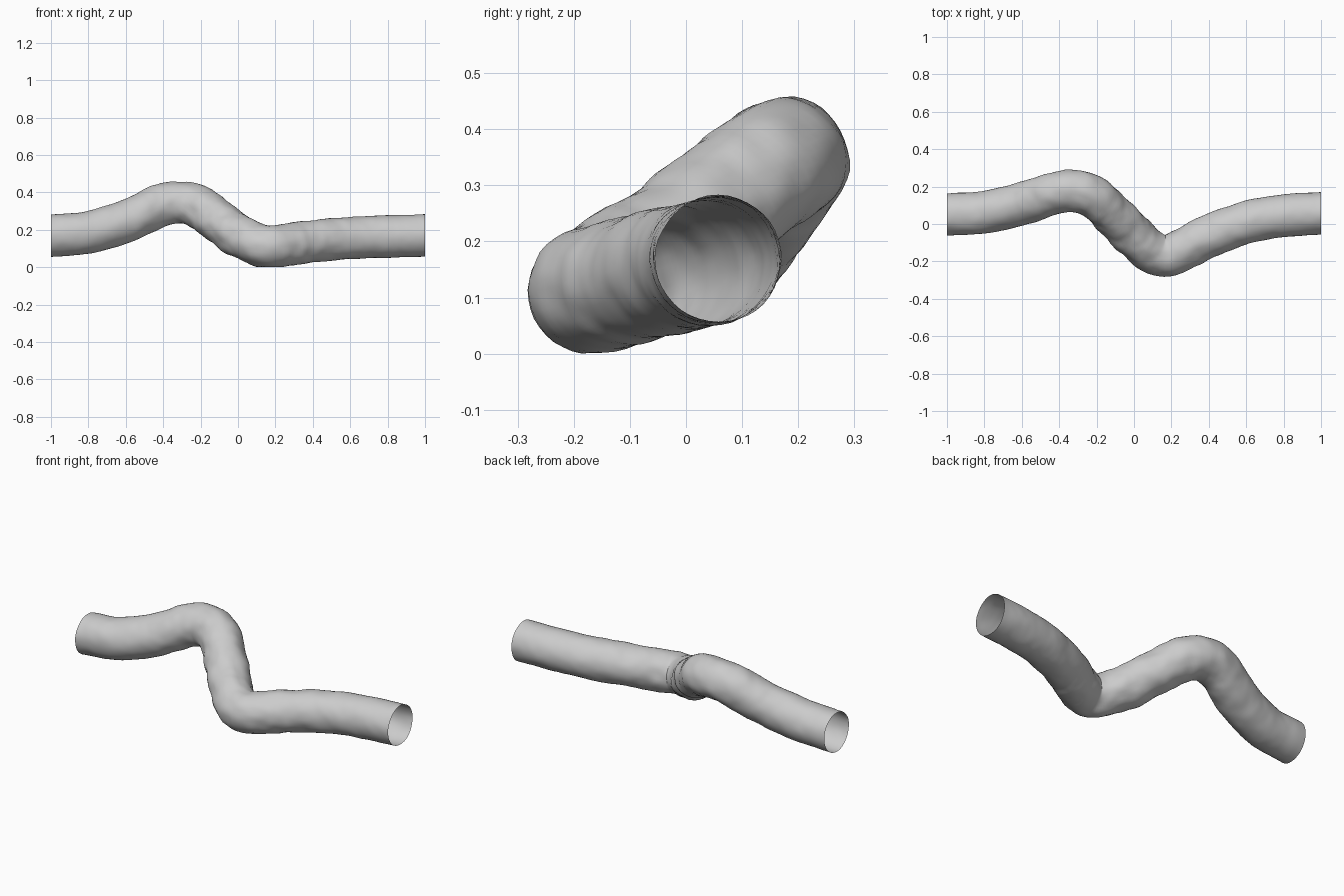
import bpy, bmesh, math
from mathutils import Vector, noise

if "Cube" in bpy.data.objects:
    bpy.data.objects.remove(bpy.data.objects["Cube"])

RINGS, SIDES, RADIUS = 150, 40, 0.113

# centre line of the hose
PATH = [Vector(p) for p in [
    (-1.0, .05, .172), (-.8, .063, .19), (-.6, .108, .247), (-.42, .165, .330),
    (-.31, .175, .350), (-.21, .137, .325), (-.1, .037, .248), (0, -.065, .172),
    (.09, -.142, .130), (.165, -.168, .117), (.25, -.142, .120), (.4, -.067, .142),
    (.6, .008, .158), (.8, .043, .167), (1.0, .058, .172)]]


def catmull(a, b, c, d, t):
    return 0.5 * (2 * b + (c - a) * t + (2 * a - 5 * b + 4 * c - d) * t * t
                  + (3 * b - a - 3 * c + d) * t ** 3)


def path_samples(count):
    ext = [2 * PATH[0] - PATH[1]] + PATH + [2 * PATH[-1] - PATH[-2]]
    dense = [catmull(*ext[i:i + 4], k / 20) for i in range(len(PATH) - 1) for k in range(20)]
    dense.append(PATH[-1].copy())
    # even spacing along the length
    dist = [0.0]
    for p, q in zip(dense, dense[1:]):
        dist.append(dist[-1] + (q - p).length)
    out, j = [], 0
    for i in range(count):
        s = dist[-1] * i / (count - 1)
        while j < len(dense) - 2 and dist[j + 1] < s:
            j += 1
        out.append(dense[j].lerp(dense[j + 1], (s - dist[j]) / (dist[j + 1] - dist[j])))
    return out


# open, slightly lumpy hose skin
pts = path_samples(RINGS)
bm = bmesh.new()
rings = []
for i, p in enumerate(pts):
    t = (pts[min(i + 1, RINGS - 1)] - pts[max(i - 1, 0)]).normalized()
    if i in (0, RINGS - 1):
        t = Vector((1, 0, 0))
    side = Vector((0, 0, 1)).cross(t).normalized()
    up = t.cross(side)
    rough = 0.003 + 0.006 * math.exp(-(p.x / 0.5) ** 2)
    ring = []
    for k in range(SIDES):
        a = math.tau * k / SIDES
        d = side * math.cos(a) + up * math.sin(a)
        r = RADIUS + rough * noise.noise((p + d * RADIUS) * 11) \
            + 0.4 * rough * noise.noise((p + d * RADIUS) * 24)
        v = p + d * r
        v.x = max(-1, min(1, v.x))
        ring.append(bm.verts.new(v))
    rings.append(ring)
for r0, r1 in zip(rings, rings[1:]):
    for k in range(SIDES):
        n = (k + 1) % SIDES
        bm.faces.new((r0[k], r0[n], r1[n], r1[k])).smooth = True
bmesh.ops.recalc_face_normals(bm, faces=bm.faces)

# rest the hose on the ground
low = min(v.co.z for v in bm.verts)
bmesh.ops.translate(bm, verts=bm.verts, vec=(0, 0, -low))

mesh = bpy.data.meshes.new("hose")
bm.to_mesh(mesh)
bm.free()
bpy.context.collection.objects.link(bpy.data.objects.new("hose", mesh))
